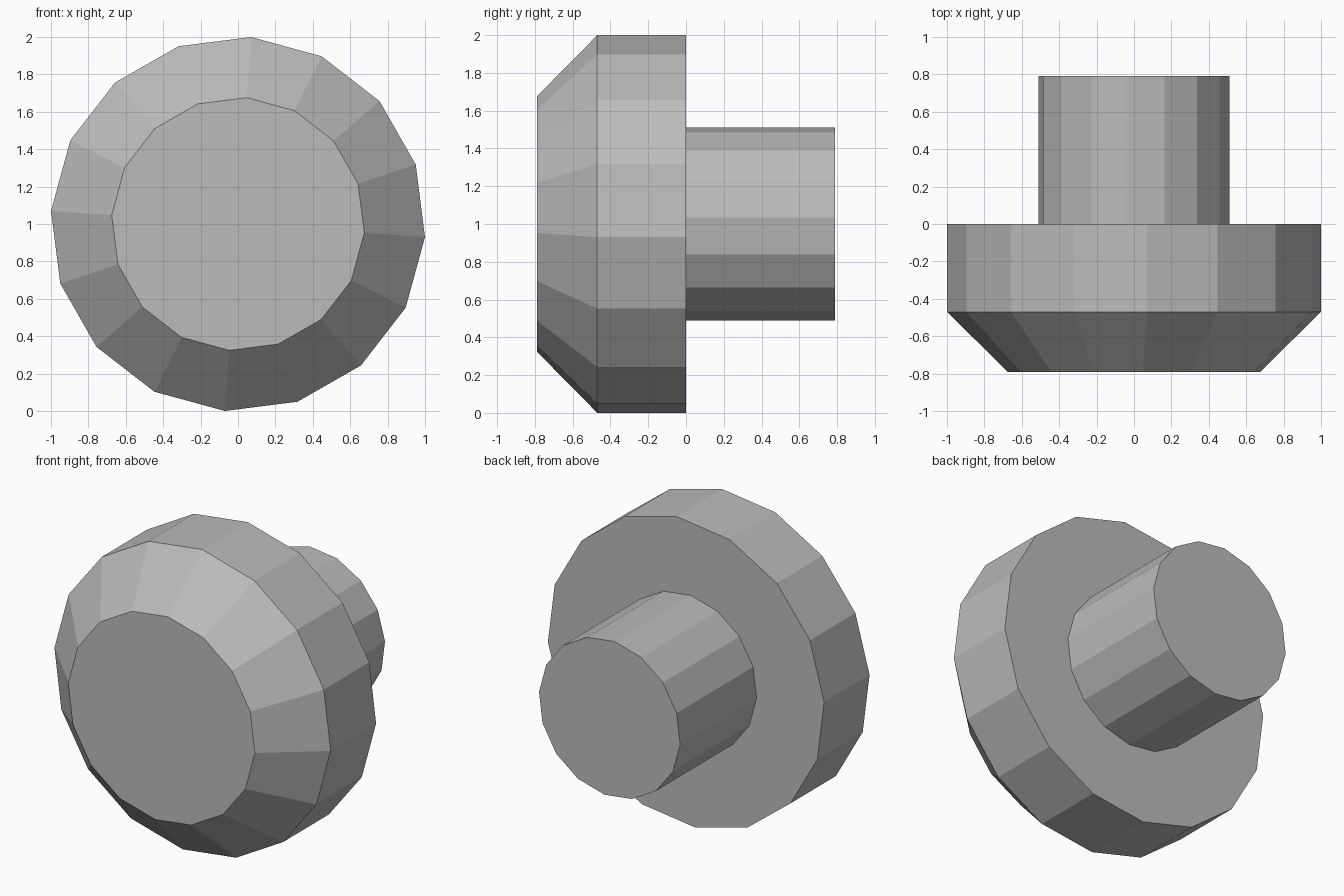
import bpy
import bmesh
from math import sin, cos, radians, pi

SIDES = 16

cube = bpy.data.objects.get("Cube")
if cube:
    bpy.data.objects.remove(cube)

grey = bpy.data.materials.new("plain_grey")
grey.use_nodes = True
colour = (0.5, 0.5, 0.5, 1)
grey.diffuse_color = colour
grey.node_tree.nodes["Principled BSDF"].inputs["Base Color"].default_value = colour


def turned_part(name, profile, twist):
    """Faceted solid along y; profile lists (y, radius) from front to back."""
    bm = bmesh.new()
    rings = []
    for y, radius in profile:
        ring = []
        for i in range(SIDES):
            a = radians(twist) + 2 * pi * i / SIDES
            ring.append(bm.verts.new((radius * sin(a), y, 1 + radius * cos(a))))
        rings.append(ring)
    for near, far in zip(rings, rings[1:]):
        for i in range(SIDES):
            j = (i + 1) % SIDES
            bm.faces.new((near[i], near[j], far[j], far[i]))
    bm.faces.new(rings[0])
    bm.faces.new(rings[-1])
    bmesh.ops.recalc_face_normals(bm, faces=bm.faces)
    mesh = bpy.data.meshes.new(name)
    bm.to_mesh(mesh)
    bm.free()
    mesh.materials.append(grey)
    obj = bpy.data.objects.new(name, mesh)
    bpy.context.collection.objects.link(obj)
    return obj


# Wide head with a bevelled front
turned_part("knob_head", [(-0.79, 0.677), (-0.47, 1.002), (0, 1.002)], 4)

# Narrow shaft at the back, turned the opposite way
turned_part("knob_shaft", [(0, 0.512), (0.79, 0.512)], -4)
